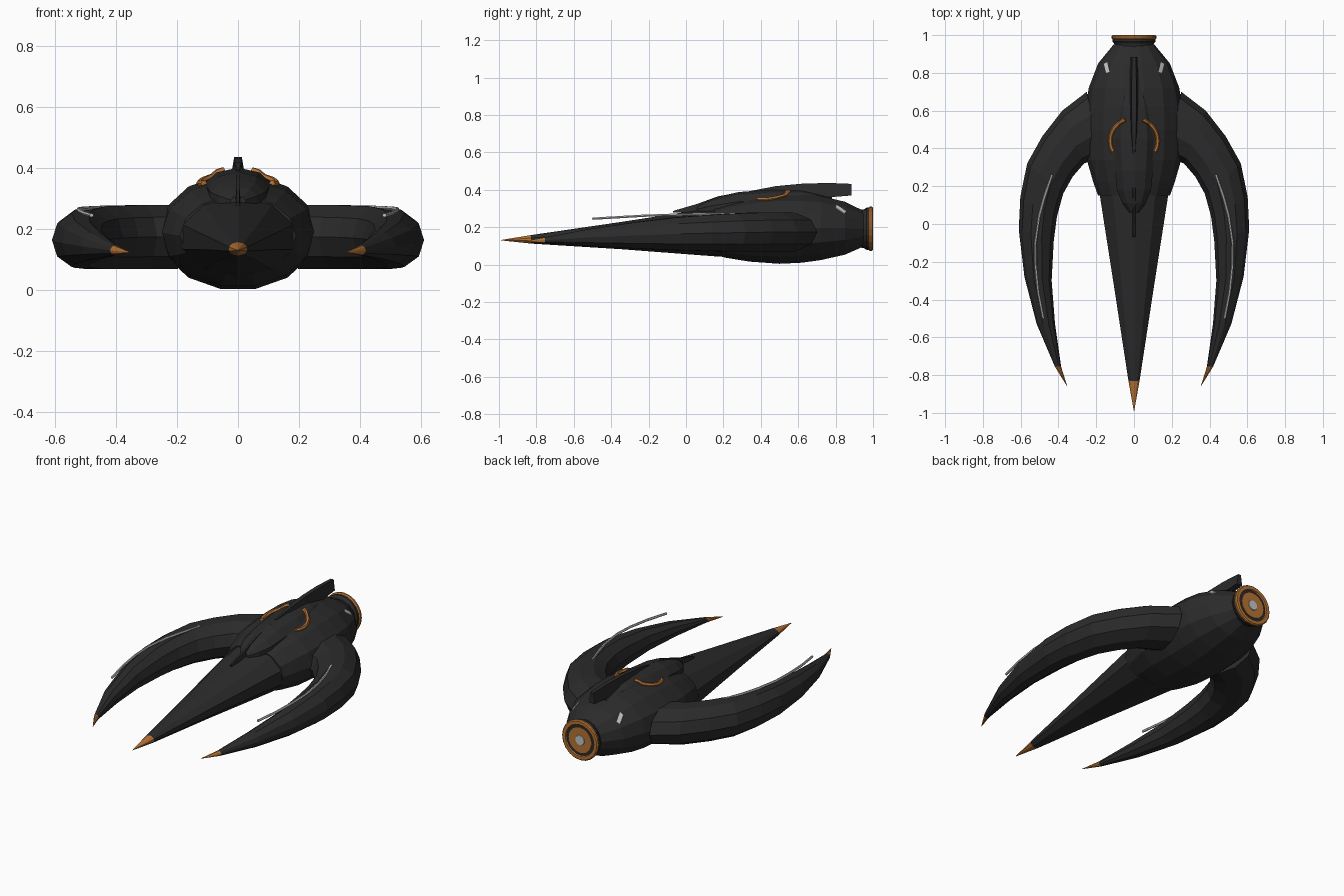
import bpy, bmesh, math
from mathutils import Vector
from mathutils.bvhtree import BVHTree

cube = bpy.data.objects.get("Cube")
if cube:
    bpy.data.objects.remove(cube)


def material(name, rgb, rough=0.6):
    m = bpy.data.materials.new(name)
    m.use_nodes = True
    m.diffuse_color = (*rgb, 1)
    node = m.node_tree.nodes["Principled BSDF"]
    node.inputs["Base Color"].default_value = (*rgb, 1)
    node.inputs["Roughness"].default_value = rough
    return m


DARK = material("charcoal", (0.024, 0.024, 0.025))
ORANGE = material("burnt orange", (0.46, 0.17, 0.035))
GREY = material("light grey", (0.55, 0.56, 0.57))


def finish(name, bm, mats, rule=None):
    bmesh.ops.recalc_face_normals(bm, faces=bm.faces)
    if rule:
        for f in bm.faces:
            f.material_index = int(rule(f.calc_center_median()))
    mesh = bpy.data.meshes.new(name)
    bm.to_mesh(mesh)
    bm.free()
    for m in mats:
        mesh.materials.append(m)
    ob = bpy.data.objects.new(name, mesh)
    bpy.context.collection.objects.link(ob)
    return ob


def loft(name, rings, mats, rule=None):
    """Skin a list of equal-sized point rings and cap both ends."""
    bm = bmesh.new()
    vs = [[bm.verts.new(p) for p in ring] for ring in rings]
    n = len(vs[0])
    for a, b in zip(vs, vs[1:]):
        for i in range(n):
            j = (i + 1) % n
            bm.faces.new((a[i], a[j], b[j], b[i]))
    bm.faces.new(vs[0])
    bm.faces.new(vs[-1])
    return finish(name, bm, mats, rule)


def ring(center, u, v, sides, phase=0.0):
    """Ellipse of points round a centre with half axes u and v."""
    angles = [phase + math.tau * i / sides for i in range(sides)]
    return [center + u * math.cos(a) + v * math.sin(a) for a in angles]


def body(name, stations, sides, mats, phase=0.0, rule=None):
    """Loft along y from (y, half width, bottom, top)."""
    rings = [ring(Vector((0, y, (lo + hi) / 2)), Vector((w, 0, 0)),
                  Vector((0, 0, (hi - lo) / 2)), sides, phase)
             for y, w, lo, hi in stations]
    return loft(name, rings, mats, rule)


def tube(name, points, radius, mat, sides=6):
    pts = [Vector(p) for p in points]
    rings = []
    for i, p in enumerate(pts):
        t = (pts[min(i + 1, len(pts) - 1)] - pts[max(i - 1, 0)]).normalized()
        u = t.cross(Vector((0, 0, 1))).normalized()
        rings.append(ring(p, u * radius, u.cross(t) * radius, sides))
    return loft(name, rings, [mat])


# Main hull: fourteen-sided barrel
hull = body("hull", [
    (0.15, 0.19, 0.05, 0.31), (0.22, 0.215, 0.032, 0.335), (0.34, 0.25, 0.012, 0.365),
    (0.50, 0.26, 0.0, 0.382), (0.62, 0.255, 0.006, 0.382), (0.72, 0.24, 0.02, 0.372),
    (0.85, 0.19, 0.05, 0.34), (0.95, 0.108, 0.095, 0.29)], 14, [DARK])

# Long pointed nose with coloured tip
body("nose", [(0.24, 0.2, 0.04, 0.315), (0.15, 0.19, 0.045, 0.305),
              (-0.35, 0.108, 0.083, 0.228), (-0.83, 0.031, 0.113, 0.158),
              (-0.99, 0.001, 0.13, 0.132)],
     10, [DARK, ORANGE], math.pi / 2, lambda c: c.y < -0.83)

# Raised canopy on the hull
canopy = body("canopy", [
    (0.06, 0.025, 0.27, 0.31), (0.11, 0.065, 0.25, 0.34), (0.18, 0.095, 0.24, 0.365),
    (0.28, 0.105, 0.24, 0.388), (0.45, 0.12, 0.24, 0.402), (0.62, 0.1, 0.24, 0.40),
    (0.78, 0.05, 0.24, 0.365)], 10, [DARK], math.pi / 10)


def fin(name, profile):
    """Tapered plate from (y, bottom, top, half width) stations."""
    rings = [[Vector((-w, y, lo)), Vector((w, y, lo)),
              Vector((w * 0.55, y, hi)), Vector((-w * 0.55, y, hi))]
             for y, lo, hi, w in profile]
    return loft(name, rings, [DARK])


fin("dorsal_fin", [(0.35, 0.36, 0.395, 0.008), (0.48, 0.37, 0.42, 0.02),
                   (0.62, 0.37, 0.433, 0.024), (0.76, 0.36, 0.437, 0.022),
                   (0.885, 0.37, 0.432, 0.018)])
fin("front_spike", [(-0.07, 0.278, 0.287, 0.007), (0.06, 0.28, 0.325, 0.01),
                    (0.17, 0.29, 0.365, 0.012), (0.3, 0.33, 0.39, 0.01)])

# Engine: neck, rim and nested discs, lathed about the y axis
ENGINE_Z = 0.192


def lathe(name, profile, mat, sides=20):
    rings = [ring(Vector((0, y, ENGINE_Z)), Vector((r, 0, 0)), Vector((0, 0, r)), sides)
             for y, r in profile]
    return loft(name, rings, [mat])


lathe("engine_neck", [(0.93, 0.1), (0.955, 0.105), (0.965, 0.113), (0.98, 0.113),
                      (0.992, 0.1)], DARK)
lathe("engine_rim", [(0.976, 0.113), (0.984, 0.119), (0.994, 0.119), (1.0, 0.113),
                     (1.0, 0.094), (0.99, 0.09), (0.976, 0.113)], ORANGE)
lathe("engine_glow", [(0.99, 0.075), (0.995, 0.075)], ORANGE)
lathe("engine_core", [(0.994, 0.03), (0.999, 0.028)], GREY)

# Surface lookup for parts that lie on the hull
trees = [BVHTree.FromPolygons([v.co.copy() for v in o.data.vertices],
                              [p.vertices[:] for p in o.data.polygons])
         for o in (hull, canopy)]


def surface_z(x, y):
    hits = [t.ray_cast(Vector((x, y, 2)), Vector((0, 0, -1)))[0] for t in trees]
    return max(h.z for h in hits if h)


# Arm outline: outer x, y, inner x, y, centre z, half height
ARM = [
    (0.25, 0.70, 0.17, 0.36, 0.175, 0.11), (0.38, 0.60, 0.265, 0.32, 0.175, 0.11),
    (0.485, 0.465, 0.325, 0.25, 0.174, 0.109), (0.566, 0.32, 0.375, 0.16, 0.172, 0.107),
    (0.602, 0.14, 0.408, 0.04, 0.169, 0.1), (0.61, -0.03, 0.425, -0.09, 0.165, 0.092),
    (0.58, -0.28, 0.436, -0.3, 0.156, 0.072), (0.515, -0.53, 0.418, -0.53, 0.145, 0.046),
    (0.419, -0.755, 0.386, -0.755, 0.131, 0.016), (0.356, -0.857, 0.354, -0.857, 0.125, 0.001)]
STRIP = [(0.434, 0.26, 0.272), (0.475, 0.14, 0.27), (0.502, 0.04, 0.269),
         (0.522, -0.1, 0.266), (0.521, -0.22, 0.262), (0.507, -0.36, 0.254),
         (0.48, -0.5, 0.246)]

for side, s in (("left", 1), ("right", -1)):
    # Curved claw arm
    rings = []
    for ox, oy, ix, iy, z, h in ARM:
        o, i = Vector((s * ox, oy, z)), Vector((s * ix, iy, z))
        rings.append(ring((o + i) / 2, (o - i) / 2, Vector((0, 0, h)), 10))
    loft(side + "_arm", rings, [DARK, ORANGE], lambda c: c.y < -0.755)

    # Light strip above the arm
    tube(side + "_light_strip", [(s * x, y, z) for x, y, z in STRIP], 0.007, GREY)

    # Curved trim on the upper hull
    arc = []
    for k in range(11):
        a = math.radians(-28 + 9.6 * k)
        x, y = 0.126 * math.cos(a), 0.44 + 0.12 * math.sin(a)
        arc.append((s * x, y, surface_z(s * x, y) + 0.004))
    tube(side + "_hull_trim", arc, 0.011, ORANGE)

    # Small tail marker plate
    corners = [(0.13, 0.805), (0.148, 0.80), (0.16, 0.848), (0.142, 0.856)]
    loft(side + "_tail_marker",
         [[Vector((s * x, y, surface_z(s * x, y) + lift)) for x, y in corners]
          for lift in (-0.002, 0.005)], [GREY])
